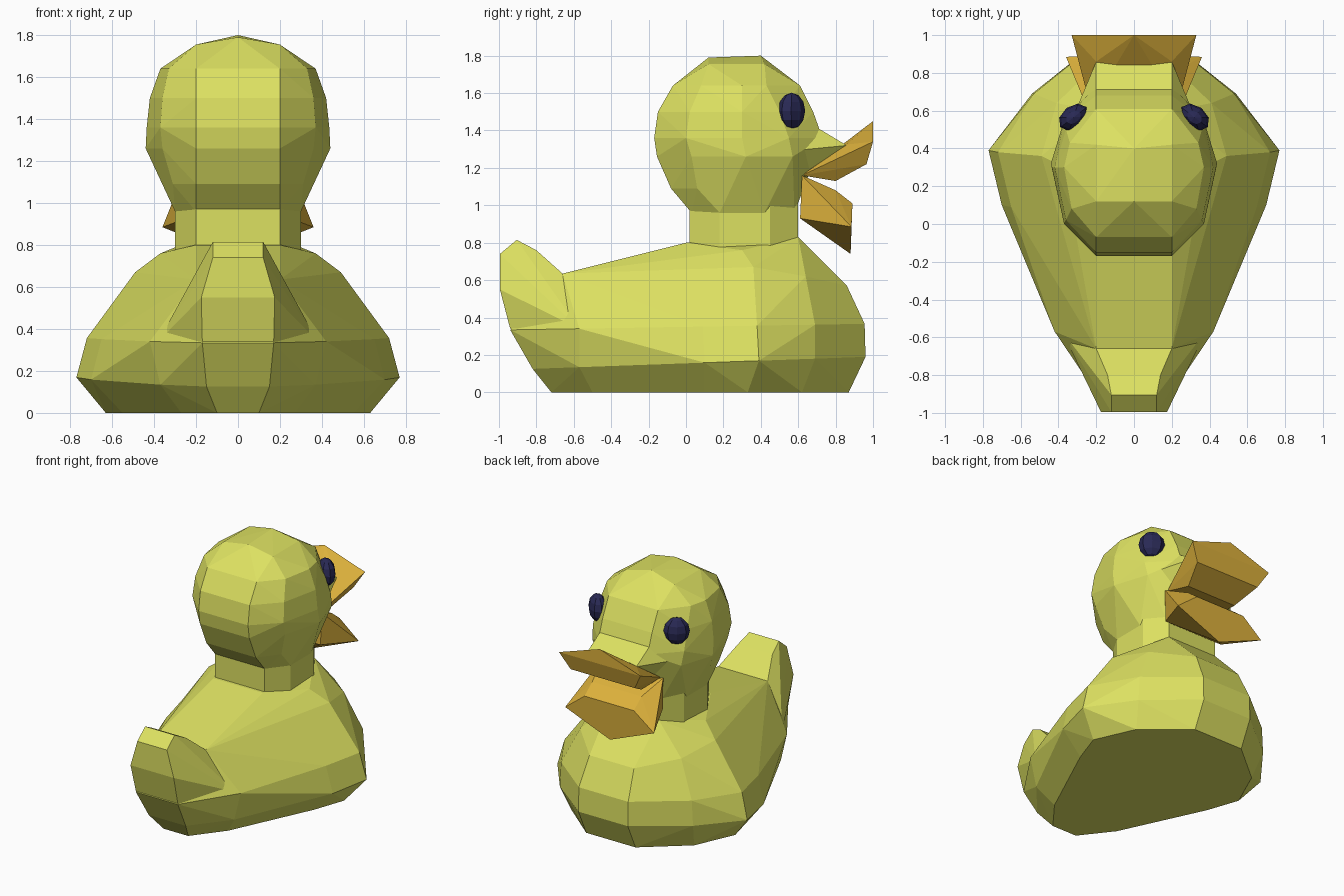
import bpy, bmesh, math
from mathutils import Matrix, Vector

if "Cube" in bpy.data.objects:
    bpy.data.objects.remove(bpy.data.objects["Cube"])


def material(name, rgb):
    m = bpy.data.materials.new(name)
    m.diffuse_color = (*rgb, 1)
    m.use_nodes = True
    m.node_tree.nodes["Principled BSDF"].inputs["Base Color"].default_value = m.diffuse_color
    return m


YELLOW = material("yellow", (0.72, 0.75, 0.12))
ORANGE = material("orange", (0.72, 0.44, 0.045))
NAVY = material("dark_navy", (0.022, 0.022, 0.09))


def finish(bm, name, mat):
    me = bpy.data.meshes.new(name)
    bm.to_mesh(me)
    bm.free()
    me.materials.append(mat)
    ob = bpy.data.objects.new(name, me)
    bpy.context.collection.objects.link(ob)
    return ob


def mirrored_hull(name, pts, mat):
    """Faceted convex form through points given for the +x half."""
    bm = bmesh.new()
    for x, y, z in pts:
        bm.verts.new((x, y, z))
        if x > 0:
            bm.verts.new((-x, y, z))
    res = bmesh.ops.convex_hull(bm, input=bm.verts[:])
    loose = [v for v in bm.verts if not v.link_faces]
    bmesh.ops.delete(bm, geom=loose, context='VERTS')
    bmesh.ops.dissolve_limit(bm, angle_limit=math.radians(3),
                             verts=bm.verts[:], edges=bm.edges[:])
    bmesh.ops.recalc_face_normals(bm, faces=bm.faces[:])
    return finish(bm, name, mat)


def ring(z, slope, xy):
    """Half outline whose height rises slightly towards +y."""
    return [(x, y, z + slope * y) for x, y in xy]


# Body: base outline, widest outline, upper outline, then back and shoulders
body = ring(0, 0, [(.10, -.72), (.27, -.5), (.42, -.2), (.55, .1),
                   (.63, .33), (.5, .62), (.2, .87)])
body += ring(.155, .036, [(.15, -.82), (.37, -.57), (.52, -.2), (.70, .1),
                          (.77, .39), (.54, .69), (.2, .96)])
body += ring(.35, .017, [(.17, -.94), (.42, -.57), (.55, -.2), (.65, .09),
                         (.72, .38), (.53, .69), (.2, .955)])
body += [(.2, -.66, .635), (.2, -.4, .69), (.2, 0, .8), (.37, .3, .76),
         (.49, .36, .67), (.41, .64, .62), (.18, .86, .57), (.2, .6, .83)]
mirrored_hull("body", body, YELLOW)

# Upturned tail
mirrored_hull("tail", [(.2, -.66, .635), (.14, -.8, .76), (.12, -.905, .815),
                       (.12, -.995, .74), (.175, -.995, .55),
                       (.17, -.94, .34), (.38, -.57, .34)], YELLOW)

# Neck
neck_outline = [(.2, .02), (.3, .18), (.3, .45), (.2, .6)]
mirrored_hull("neck", [(x, y, z) for z in (.72, 1.05)
                       for x, y in neck_outline], YELLOW)

# Head from stacked outlines
head_rings = {
    1.755: [(.2, .12), (.2, .42)],
    1.64: [(.2, -.07), (.33, .08), (.37, .3), (.34, .43), (.2, .61)],
    1.50: [(.2, -.15), (.36, .02), (.42, .3), (.36, .5), (.2, .68)],
    1.36: [(.2, -.17), (.37, 0), (.435, .3), (.37, .55), (.2, .73)],
    1.26: [(.2, -.155), (.36, .03), (.44, .32), (.36, .57)],
    1.09: [(.2, -.08), (.31, .06), (.35, .27), (.3, .45), (.2, .62)],
    0.96: [(.2, .03), (.3, .18), (.3, .42), (.2, .58)],
}
head = [(0, .12, 1.79), (0, .4, 1.80)]
for z, outline in head_rings.items():
    head += ring(z, 0, outline)
mirrored_hull("head", head, YELLOW)

# Face wedge leading to the beak
mirrored_hull("face_wedge", [(.2, .71, 1.41), (.2, .86, 1.32), (.2, .62, 1.15),
                             (.33, .55, 1.29), (.2, .5, 1.45)], YELLOW)

# Open beak: two flared halves
mirrored_hull("beak_upper", [(0, 1.0, 1.45), (.33, 1.0, 1.34),
                             (.26, .965, 1.22), (.2, .8, 1.13),
                             (.23, .62, 1.16), (.2, .86, 1.325)], ORANGE)
mirrored_hull("beak_lower", [(.36, .885, .885), (0, .88, .74),
                             (.2, .89, 1.01), (.2, .8, 1.08),
                             (.25, .62, 1.16), (.24, .61, .93)], ORANGE)

# Eyes: flattened faceted beads facing forward and outward
for side, name in ((1, "eye_right"), (-1, "eye_left")):
    bm = bmesh.new()
    bmesh.ops.create_uvsphere(bm, u_segments=8, v_segments=6, radius=1)
    turn = Matrix.Rotation(side * math.radians(-37), 4, 'Z')
    size = Matrix.Diagonal((.088, .062, .097, 1))
    place = Matrix.Translation(Vector((side * .32, .565, 1.505)))
    bmesh.ops.transform(bm, matrix=place @ turn @ size, verts=bm.verts[:])
    finish(bm, name, NAVY)
